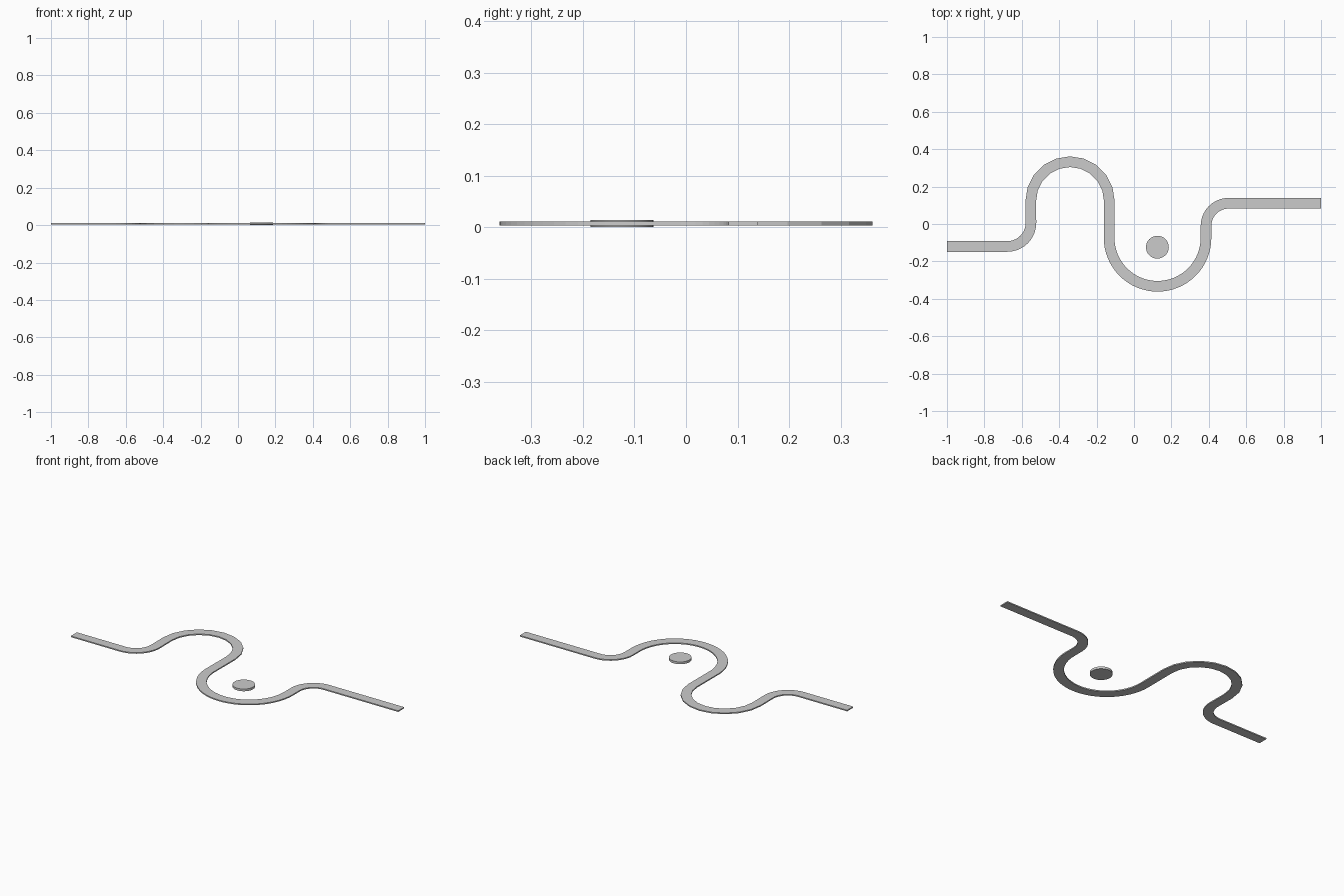
import bpy, bmesh
from math import sin, cos, radians

if "Cube" in bpy.data.objects:
    bpy.data.objects.remove(bpy.data.objects["Cube"])

W = 0.0285            # half width of the ribbon
Z0, Z1 = 0.0035, 0.0105


def arc(cx, cy, r, a0, a1, n):
    """Centre-line points with their outward radial direction, flipped to the left of travel."""
    side = -1 if a1 > a0 else 1
    out = []
    for i in range(n + 1):
        a = radians(a0 + (a1 - a0) * i / n)
        d = (cos(a), sin(a))
        out.append((cx + r * d[0], cy + r * d[1], side * d[0], side * d[1]))
    return out


# winding centre line: straight ends joined by four bends
path = [(-1, -0.12, 0, 1)]
path += arc(-0.677, 0.006, 0.126, -90, 0, 10)
path += arc(-0.342, 0.123, 0.21, 180, 0, 10)
path += arc(0.126, -0.074, 0.259, 180, 360, 32)
path += arc(0.506, -0.01, 0.121, 180, 90, 10)
path += [(1, 0.111, 0, 1)]

# ribbon: rectangular section swept along the path
bm = bmesh.new()
rings = []
for x, y, nx, ny in path:
    rings.append([bm.verts.new((x + s * W * nx, y + s * W * ny, z))
                  for s, z in ((1, Z0), (-1, Z0), (-1, Z1), (1, Z1))])
for a, b in zip(rings, rings[1:]):
    for i in range(4):
        j = (i + 1) % 4
        bm.faces.new((a[i], a[j], b[j], b[i]))
bm.faces.new(rings[0])
bm.faces.new(rings[-1])
bmesh.ops.recalc_face_normals(bm, faces=bm.faces)
mesh = bpy.data.meshes.new("winding_ribbon")
bm.to_mesh(mesh)
bm.free()
ribbon = bpy.data.objects.new("winding_ribbon", mesh)
bpy.context.collection.objects.link(ribbon)

# round disc resting inside the lower bend
bpy.ops.mesh.primitive_cylinder_add(vertices=32, radius=0.061, depth=0.0135,
                                    location=(0.125, -0.124, 0.00675))
disc = bpy.context.object
disc.name = "round_disc"
bpy.ops.object.shade_smooth_by_angle()
